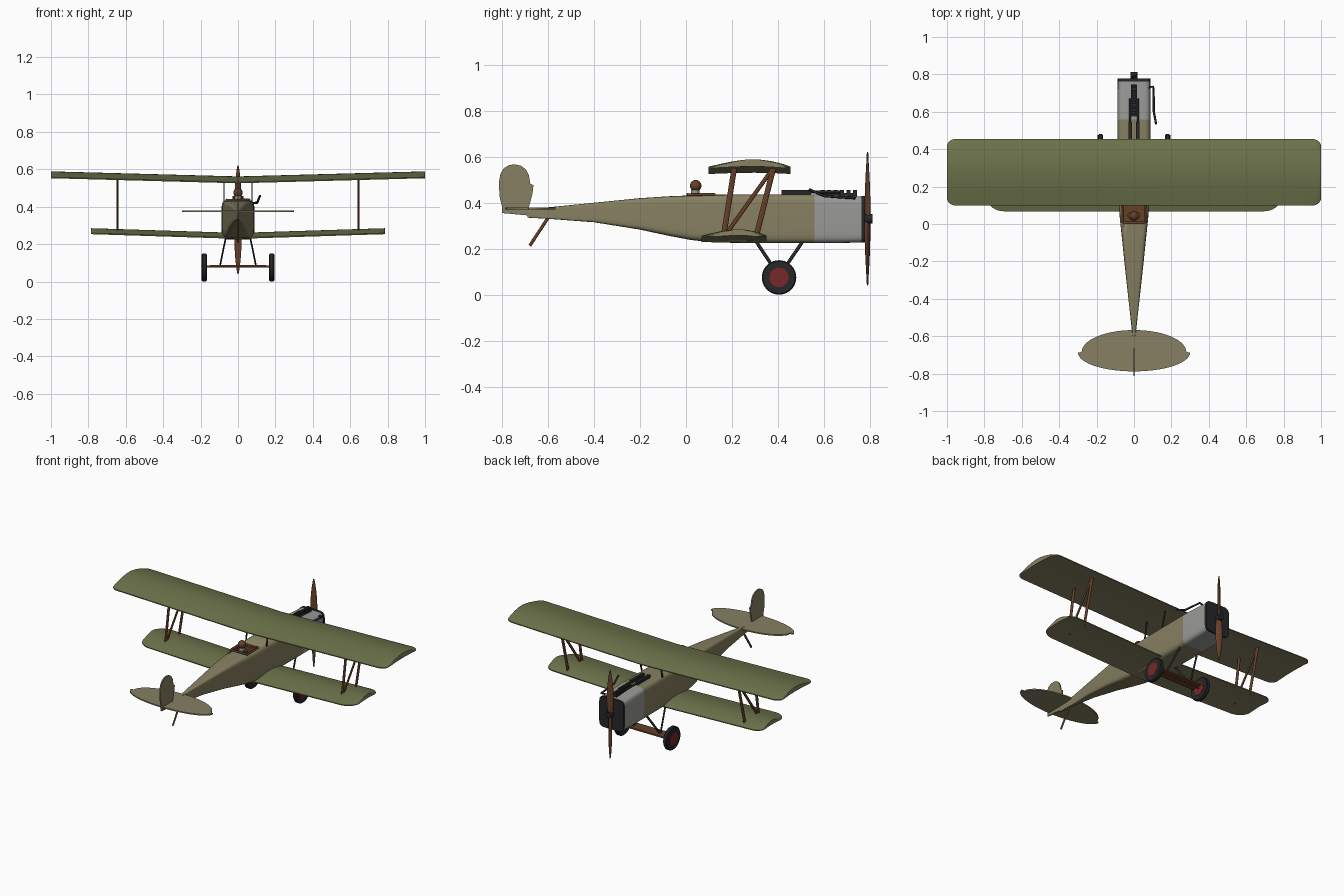
import bpy, bmesh, math
from mathutils import Vector, Matrix

if "Cube" in bpy.data.objects:
    bpy.data.objects.remove(bpy.data.objects["Cube"])


def mat(name, r, g, b):
    m = bpy.data.materials.new(name)
    m.diffuse_color = (r, g, b, 1)
    m.use_nodes = True
    m.node_tree.nodes["Principled BSDF"].inputs["Base Color"].default_value = m.diffuse_color
    return m


GREEN = mat("olive", .15, .17, .07)
TAN = mat("linen", .24, .215, .12)
GREY = mat("cowl_grey", .32, .32, .31)
DARK = mat("dark_metal", .02, .02, .022)
WOOD = mat("wood", .13, .05, .022)
RED = mat("hub_red", .19, .02, .02)


def finish(name, bm, *mats, angle=35):
    bmesh.ops.recalc_face_normals(bm, faces=bm.faces)
    me = bpy.data.meshes.new(name)
    bm.to_mesh(me)
    bm.free()
    ob = bpy.data.objects.new(name, me)
    bpy.context.collection.objects.link(ob)
    for m in mats:
        me.materials.append(m)
    bpy.ops.object.select_all(action='DESELECT')
    ob.select_set(True)
    bpy.context.view_layer.objects.active = ob
    bpy.ops.object.shade_smooth_by_angle(angle=math.radians(angle))
    return ob


def loft(bm, rings):
    vs = [[bm.verts.new(p) for p in r] for r in rings]
    n = len(vs[0])
    for a, b in zip(vs, vs[1:]):
        for i in range(n):
            bm.faces.new((a[i], a[(i + 1) % n], b[(i + 1) % n], b[i]))
    bm.faces.new(vs[0])
    bm.faces.new(vs[-1])


def body(name, stations, m, n=40, power=.3):
    # rounded-box cross-sections given as (y, half width, bottom, top)
    rings = []
    for y, w, zb, zt in stations:
        ring = []
        for i in range(n):
            a = 2 * math.pi * (i + .5) / n
            c, s = math.cos(a), math.sin(a)
            ring.append((w * math.copysign(abs(c) ** power, c), y,
                         (zb + zt) / 2 + (zt - zb) / 2 * math.copysign(abs(s) ** power, s)))
        rings.append(ring)
    bm = bmesh.new()
    loft(bm, rings)
    return finish(name, bm, m)


def box(name, c, s, m):
    bm = bmesh.new()
    bmesh.ops.create_cube(bm, matrix=Matrix.Translation(c) @ Matrix.Diagonal((*s, 1)))
    return finish(name, bm, m)


def rod(name, a, b, thick, chord, m, seg=12):
    # strut of elliptical section, thin across x
    a, b = Vector(a), Vector(b)
    z = (b - a).normalized()
    y = z.cross(Vector((1, 0, 0))) if abs(z.x) < .9 else Vector((0, 1, 0))
    y.normalize()
    rot = Matrix((y.cross(z), y, z)).transposed().to_4x4()
    M = Matrix.Translation((a + b) / 2) @ rot @ Matrix.Diagonal((thick / 2, chord / 2, (b - a).length, 1))
    bm = bmesh.new()
    bmesh.ops.create_cone(bm, cap_ends=True, segments=seg, radius1=1, radius2=1, depth=1, matrix=M)
    return finish(name, bm, m)


def plate(name, pts, offset, m):
    bm = bmesh.new()
    o = Vector(offset)
    loft(bm, [[Vector(p) - o for p in pts], [Vector(p) + o for p in pts]])
    return finish(name, bm, m)


def wing(name, half, y0, y1, z0, rise, camber, r_te, r_le):
    prof = [i / 14 for i in range(15)]
    xs = [half * i / 6 for i in range(6)]
    rr = max(r_te, r_le)
    xs += [half - rr + rr * math.sin(i / 8 * math.pi / 2) for i in range(9)]
    xs = [-x for x in reversed(xs[1:])] + xs
    rings = []
    for x in xs:
        def cut(r):
            d = max(0, abs(x) - (half - r)) / r
            return r * .8 * (1 - math.sqrt(max(0, 1 - d * d)))
        a, b, z = y0 + cut(r_te), y1 - cut(r_le), z0 + rise * abs(x) / half
        hump = lambda t: math.sin(math.pi * t ** 1.15) ** .85 if 0 < t < 1 else 0
        top = [(x, a + (b - a) * t, z + .006 + camber * hump(t)) for t in prof]
        low = [(x, a + (b - a) * t, z + camber * .18 * hump(t)) for t in reversed(prof)]
        rings.append(top + low)
    bm = bmesh.new()
    loft(bm, rings)
    bmesh.ops.recalc_face_normals(bm, faces=bm.faces)
    for f in bm.faces:
        f.material_index = 0 if f.normal.z > .1 or abs(f.normal.y) > .8 else 1
    return finish(name, bm, GREEN, TAN)


# Fuselage, cowl and radiator
fus = body("fuselage", [(-.69, .004, .335, .372), (-.6, .008, .33, .38), (-.4, .03, .315, .4),
                        (-.2, .052, .283, .42), (-.08, .064, .257, .428), (.02, .075, .238, .432),
                        (.12, .083, .227, .435), (.3, .087, .224, .437), (.56, .088, .224, .437)], TAN)
body("engine_cowl", [(.56, .088, .224, .437), (.68, .088, .225, .432), (.765, .087, .227, .427)], GREY)
body("radiator", [(.763, .089, .226, .43), (.778, .089, .226, .43)], DARK)

# Cockpit opening, lining, rim and pilot
cutter = box("cockpit_cutter", (0, .065, .42), (.11, .11, .12), WOOD)
cutter.hide_render = True
cutter.hide_viewport = True
mod = fus.modifiers.new("opening", 'BOOLEAN')
mod.operation = 'DIFFERENCE'
mod.object = cutter
bm = bmesh.new()
bmesh.ops.create_cube(bm, matrix=Matrix.Translation((0, .065, .398)) @ Matrix.Diagonal((.108, .108, .074, 1)))
bmesh.ops.delete(bm, geom=[f for f in bm.faces if f.normal.z > .9 or
                           all(v.co.z > .43 for v in f.verts)], context='FACES')
finish("cockpit_lining", bm, WOOD)
for s in (-1, 1):
    rod("cockpit_side_rim", (s * .06, .005, .435), (s * .06, .125, .437), .012, .012, WOOD)
for y in (.008, .122):
    rod("cockpit_end_rim", (-.06, y, .435), (.06, y, .437), .012, .012, WOOD)
bm = bmesh.new()
bmesh.ops.create_uvsphere(bm, u_segments=20, v_segments=12, radius=.025,
                          matrix=Matrix.Translation((0, .042, .474)))
finish("pilot_head", bm, WOOD)
rod("pilot_collar", (0, .04, .435), (0, .04, .456), .036, .036, GREY)
rod("pilot_torso", (0, .045, .37), (0, .045, .437), .07, .045, WOOD, 16)

# Wings
wing("upper_wing", 1, .098, .455, .525, .027, .031, .05, .05)
wing("lower_wing", .785, .068, .35, .228, .025, .026, .09, .06)

for s in (-1, 1):
    # N-shaped wing struts and centre struts
    x = s * .645
    rod("rear_wing_strut", (x, .163, .252), (x, .21, .55), .01, .024, WOOD)
    rod("front_wing_strut", (x, .305, .252), (x, .38, .55), .01, .024, WOOD)
    rod("diagonal_wing_strut", (x, .168, .255), (x, .375, .545), .01, .018, WOOD)
    rod("rear_centre_strut", (s * .075, .19, .42), (s * .075, .21, .535), .007, .014, DARK)
    rod("front_centre_strut", (s * .075, .35, .42), (s * .075, .38, .535), .007, .014, DARK)
    # Landing gear
    for y in (.305, .508):
        rod("gear_leg", (s * .066, y, .232), (s * .097, .405, .08), .009, .015, DARK)
    wx = s * .18
    rod("tyre", (wx - .014, .405, .075), (wx + .014, .405, .075), .14, .14, DARK, 40)
    bm = bmesh.new()
    ring = []
    for i in range(40):
        a = 2 * math.pi * i / 40
        ring.append((math.cos(a), math.sin(a)))
    loft(bm, [[(wx + dx, .405 + r * c, .075 + r * q) for c, q in ring]
              for dx, r in ((-.014, .069), (-.008, .075), (.008, .075), (.014, .069))])
    finish("tyre_tread", bm, DARK)
    rod("wheel_hub", (wx - .0155, .405, .075), (wx + .0155, .405, .075), .084, .084, RED, 32)
    # Guns
    rod("gun_barrel", (s * .021, .5, .447), (s * .021, .67, .447), .012, .012, DARK)
    box("gun_body", (s * .021, .48, .445), (.018, .13, .022), DARK)
rod("axle", (-.18, .405, .08), (.18, .405, .08), .012, .012, WOOD)
box("axle_fairing", (0, .405, .082), (.3, .075, .01), WOOD)

# Engine cylinders on top of the cowl
box("cylinder_bank", (0, .66, .431), (.03, .17, .022), DARK)
for i in range(6):
    box("cylinder_head", (0, .595 + i * .028, .446), (.024, .018, .02), DARK)

# Exhaust pipe
pts = [(.08, .73, .42), (.104, .735, .421), (.105, .68, .424), (.106, .6, .43), (.118, .535, .458)]
cu = bpy.data.curves.new("exhaust_pipe", 'CURVE')
cu.dimensions = '3D'
cu.bevel_depth = .006
cu.bevel_resolution = 2
cu.use_fill_caps = True
sp = cu.splines.new('POLY')
sp.points.add(len(pts) - 1)
for p, c in zip(sp.points, pts):
    p.co = (*c, 1)
cu.materials.append(DARK)
bpy.context.collection.objects.link(bpy.data.objects.new("exhaust_pipe", cu))

# Tailplane with stepped elevator, rudder and skid
arc = [math.pi * i / 28 for i in range(29)]
out = [(.28 * math.cos(a), -.685 + .118 * math.sin(a), .375) for a in arc]
out += [(-.30 * math.cos(a), -.687 - .101 * math.sin(a), .375) for a in arc]
plate("tailplane", out, (0, 0, .004), TAN)
fin = [(-.80, .355), (-.80, .38), (-.812, .43), (-.814, .49), (-.808, .525), (-.793, .55), (-.77, .564),
       (-.745, .567), (-.718, .561), (-.697, .545), (-.684, .52), (-.678, .484), (-.664, .476),
       (-.668, .44), (-.678, .4), (-.688, .37), (-.69, .345)]
plate("rudder", [(0, y, z) for y, z in fin], (.004, 0, 0), TAN)
rod("tail_skid", (0, -.6, .335), (0, -.68, .213), .01, .014, WOOD)

# Propeller: twisted spindle blades on a dark hub
rings = []
for i in range(33):
    t = -1 + i / 16
    u = abs(t)
    w = .003 + .018 * math.sin(math.pi * min(1, .22 + .78 * u)) ** .8 if u < .99 else .003
    tw = math.radians(35) * (1 - .5 * u) * (1 if t > 0 else -1)
    ring = []
    for k in range(12):
        a = 2 * math.pi * k / 12
        px, py = w * math.cos(a), (.009 - .006 * u) * math.sin(a)
        ring.append((px * math.cos(tw) - py * math.sin(tw),
                     .79 + px * math.sin(tw) + py * math.cos(tw), .33 + .29 * t))
    rings.append(ring)
bm = bmesh.new()
loft(bm, rings)
finish("propeller", bm, WOOD, angle=60)
rod("propeller_hub", (0, .77, .33), (0, .812, .33), .04, .04, DARK, 24)
